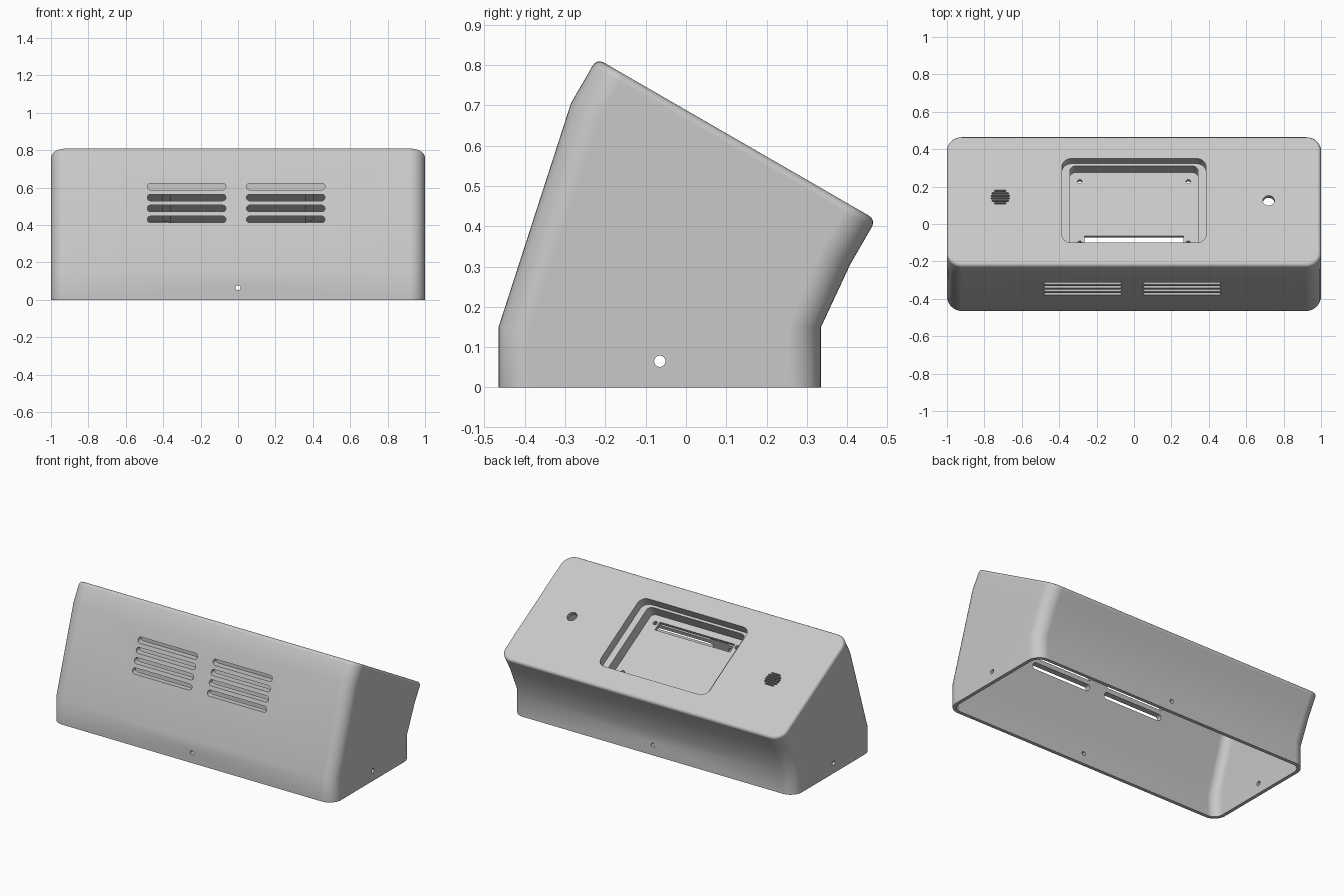
import bpy
import bmesh
import math
from mathutils import Matrix, Vector

cube = bpy.data.objects.get("Cube")
if cube:
    bpy.data.objects.remove(cube, do_unlink=True)

grey = bpy.data.materials.new("light grey plastic")
grey.use_nodes = True
colour = (0.58, 0.58, 0.58, 1)
grey.diffuse_color = colour
grey.node_tree.nodes["Principled BSDF"].inputs["Base Color"].default_value = colour

# Frames: upright base, sloping panel centre, and cuts through front and side
BASE = Matrix.Translation((0, -0.065, 0))
PANEL = Matrix.Translation((0, 0.125, 0.616)) @ Matrix.Rotation(math.radians(-30), 4, "X")
FRONT = Matrix.Rotation(math.radians(90), 4, "X")
SIDE = Matrix.Rotation(math.radians(90), 4, "Y")


def at(frame, x, y):
    return frame @ Matrix.Translation((x, y, 0))


def rounded_ring(frame, hx, hy, radius, z, steps=8):
    points = []
    for corner, (sx, sy) in enumerate(((1, 1), (-1, 1), (-1, -1), (1, -1))):
        for i in range(steps + 1):
            a = math.pi / 2 * (corner + i / steps)
            points.append(frame @ Vector((sx * (hx - radius) + radius * math.cos(a),
                                          sy * (hy - radius) + radius * math.sin(a), z)))
    return points


def loft(name, sections):
    bm = bmesh.new()
    rings = [[bm.verts.new(p) for p in rounded_ring(*s)] for s in sections]
    count = len(rings[0])
    for low, high in zip(rings, rings[1:]):
        for i in range(count):
            j = (i + 1) % count
            bm.faces.new((low[i], low[j], high[j], high[i]))
    bm.faces.new(rings[0][::-1])
    bm.faces.new(rings[-1])
    bmesh.ops.remove_doubles(bm, verts=bm.verts, dist=0.0001)
    bmesh.ops.recalc_face_normals(bm, faces=bm.faces)
    mesh = bpy.data.meshes.new(name)
    bm.to_mesh(mesh)
    bm.free()
    mesh.materials.append(grey)
    obj = bpy.data.objects.new(name, mesh)
    bpy.context.collection.objects.link(obj)
    return obj


def prism(name, frame, hx, hy, radius, z0, z1):
    return loft(name, [(frame, hx, hy, radius, z) for z in (z0, z1)])


# Outer housing with a rounded rim around the sloping panel
sections = [(BASE, 1, 0.4, 0.08, 0), (BASE, 1, 0.4, 0.08, 0.15), (PANEL, 1, 0.4, 0.08, -0.128)]
rim = 0.02
for i in range(5):
    a = math.pi / 2 * i / 4
    inset = rim * (1 - math.cos(a))
    sections.append((PANEL, 1 - inset, 0.4 - inset, 0.08 - inset, rim * (math.sin(a) - 1)))
housing = loft("housing", sections)
bpy.context.view_layer.objects.active = housing
housing.select_set(True)


def combine(tool, operation="DIFFERENCE"):
    mod = housing.modifiers.new(tool.name, "BOOLEAN")
    mod.object = tool
    mod.operation = operation
    mod.solver = "EXACT"
    bpy.ops.object.modifier_apply(modifier=mod.name)
    bpy.data.objects.remove(tool, do_unlink=True)


# Open-bottomed cavity
combine(loft("cavity", [(BASE, 0.978, 0.378, 0.058, -0.05), (BASE, 0.978, 0.378, 0.058, 0.145),
                        (PANEL, 0.96, 0.355, 0.05, -0.128), (PANEL, 0.96, 0.355, 0.05, -0.025)]))

# Stepped display pocket
combine(prism("pocket_upper", PANEL, 0.405, 0.28, 0.06, -0.075, -0.012), "UNION")
combine(prism("pocket_lower", PANEL, 0.363, 0.265, 0.04, -0.145, -0.03), "UNION")
combine(prism("display_opening", PANEL, 0.385, 0.26, 0.05, -0.055, 0.1))
combine(prism("display_recess", PANEL, 0.343, 0.245, 0.03, -0.125, 0))
combine(prism("cable_slot", at(PANEL, 0, -0.175), 0.265, 0.03, 0.002, -0.2, -0.1))
for sx in (-1, 1):
    for sy in (-1, 1):
        combine(prism("mount_hole", at(PANEL, sx * 0.29, sy * 0.19), 0.013, 0.013, 0.013, -0.2, -0.1))

# Button hole and round grille of slits on the panel
combine(prism("button_hole", at(PANEL, 0.72, 0), 0.031, 0.031, 0.031, -0.08, 0.05))
for i in range(6):
    d = (i - 2.5) * 0.0155
    width = math.sqrt(0.05 ** 2 - d * d)
    combine(prism("grille_slit", at(PANEL, -0.715, 0.022 + d), width, 0.005, 0.005, -0.08, 0.05))

# Front vents, the top row being blind
for x in (-0.275, 0.255):
    for row in range(4):
        depth = 0.285 if row == 3 else 0.22
        combine(prism("vent", at(FRONT, x, 0.43 + row * 0.0585), 0.21, 0.0175, 0.0175, depth, 0.6))

# Fixing holes near the base, straight through both ways
combine(prism("front_back_hole", at(FRONT, 0, 0.065), 0.013, 0.013, 0.013, -0.6, 0.6))
combine(prism("side_hole", at(SIDE, -0.065, -0.065), 0.014, 0.014, 0.014, -1.2, 1.2))

# Smooth corners with crisp creases along the front
bpy.ops.object.shade_smooth_by_angle(angle=math.radians(30))
mesh = housing.data
sharp = mesh.attributes.get("sharp_edge") or mesh.attributes.new("sharp_edge", "BOOLEAN", "EDGE")
for edge in mesh.edges:
    a, b = (mesh.vertices[v].co for v in edge.vertices)
    if abs(a.x - b.x) > 1 and a.y < -0.24:
        sharp.data[edge.index].value = True
weighted = housing.modifiers.new("weighted_normals", "WEIGHTED_NORMAL")
weighted.keep_sharp = True
